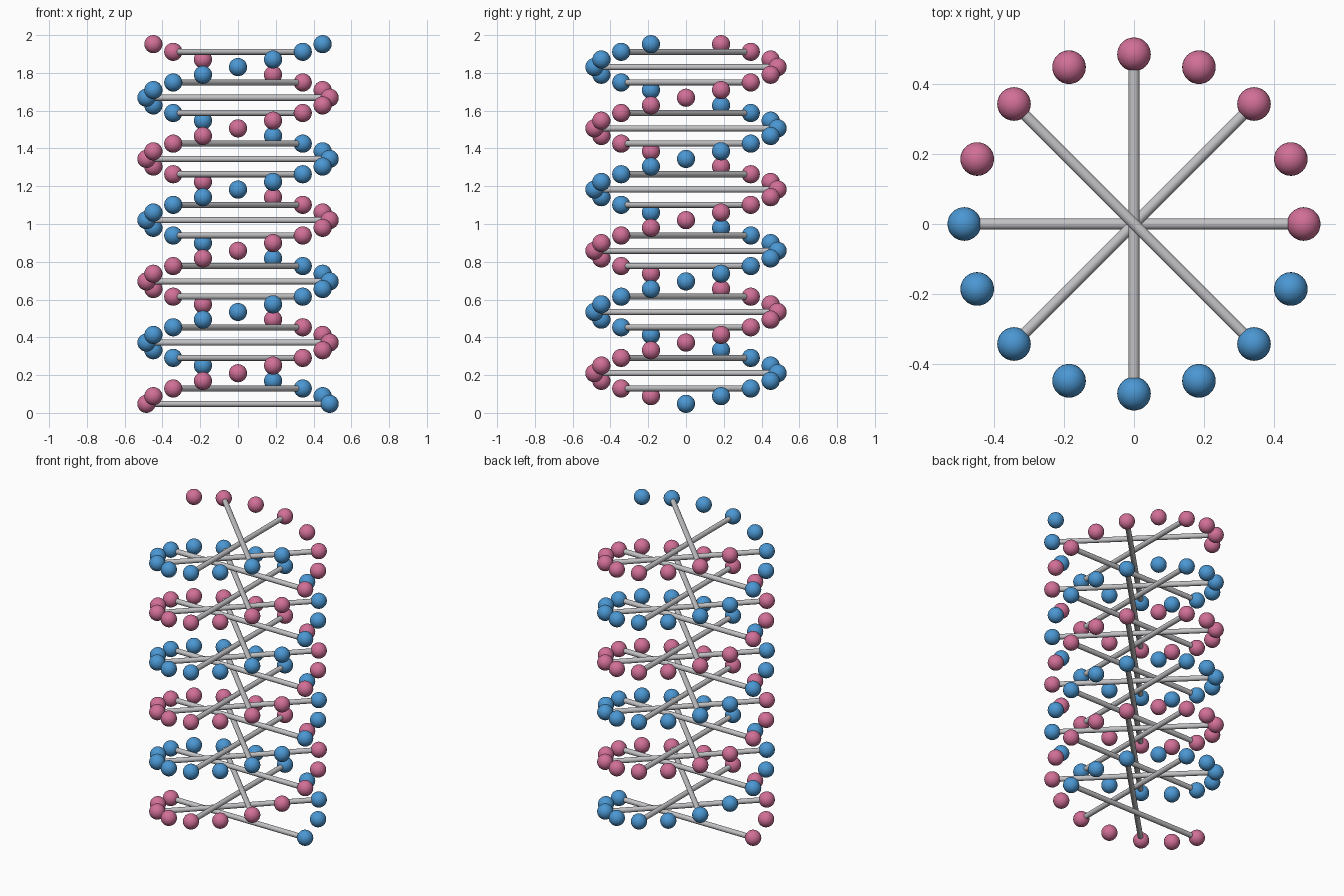
import bpy
import math
from mathutils import Vector

cube = bpy.data.objects.get("Cube")
if cube:
    bpy.data.objects.remove(cube, do_unlink=True)

LEVELS = 48
TURN = math.radians(22.5)
HELIX_R = 0.485
BALL_R = 0.048
ROD_R = 0.016
RISE = (2 - 2 * BALL_R) / (LEVELS - 1)


def material(name, rgb):
    mat = bpy.data.materials.new(name)
    mat.use_nodes = True
    color = (*rgb, 1)
    mat.diffuse_color = color
    mat.node_tree.nodes["Principled BSDF"].inputs["Base Color"].default_value = color
    return mat


blue = material("blue", (0.07, 0.31, 0.65))
pink = material("pink", (0.64, 0.16, 0.31))
grey = material("light grey", (0.54, 0.54, 0.56))


def finish(obj, name, mat):
    obj.name = name
    obj.data.name = name
    obj.data.materials.append(mat)
    bpy.ops.object.shade_smooth_by_angle()
    return obj.data


# Shared meshes: one ball per strand colour and one rung
def ball_mesh(name, mat):
    bpy.ops.mesh.primitive_uv_sphere_add(segments=32, ring_count=16, radius=BALL_R)
    obj = bpy.context.object
    mesh = finish(obj, name, mat)
    bpy.data.objects.remove(obj)
    return mesh


def rung_mesh():
    bpy.ops.mesh.primitive_cylinder_add(vertices=24, radius=ROD_R, depth=2 * HELIX_R,
                                        rotation=(0, math.pi / 2, 0))
    bpy.ops.object.transform_apply(location=False, rotation=True, scale=False)
    obj = bpy.context.object
    mesh = finish(obj, "rung", grey)
    bpy.data.objects.remove(obj)
    return mesh


def place(name, mesh, location, angle):
    obj = bpy.data.objects.new(name, mesh)
    obj.location = location
    obj.rotation_euler.z = angle
    bpy.context.collection.objects.link(obj)


blue_ball = ball_mesh("blue_ball", blue)
pink_ball = ball_mesh("pink_ball", pink)
rung = rung_mesh()

# Two opposite strands climbing together, with a rung on every other level
for i in range(LEVELS):
    angle = i * TURN
    z = BALL_R + i * RISE
    arm = Vector((math.cos(angle), math.sin(angle), 0)) * HELIX_R
    centre = Vector((0, 0, z))
    place(f"blue_strand_ball_{i}", blue_ball, centre + arm, angle)
    place(f"pink_strand_ball_{i}", pink_ball, centre - arm, angle)
    if i % 2 == 0:
        place(f"rung_{i}", rung, centre, angle)
